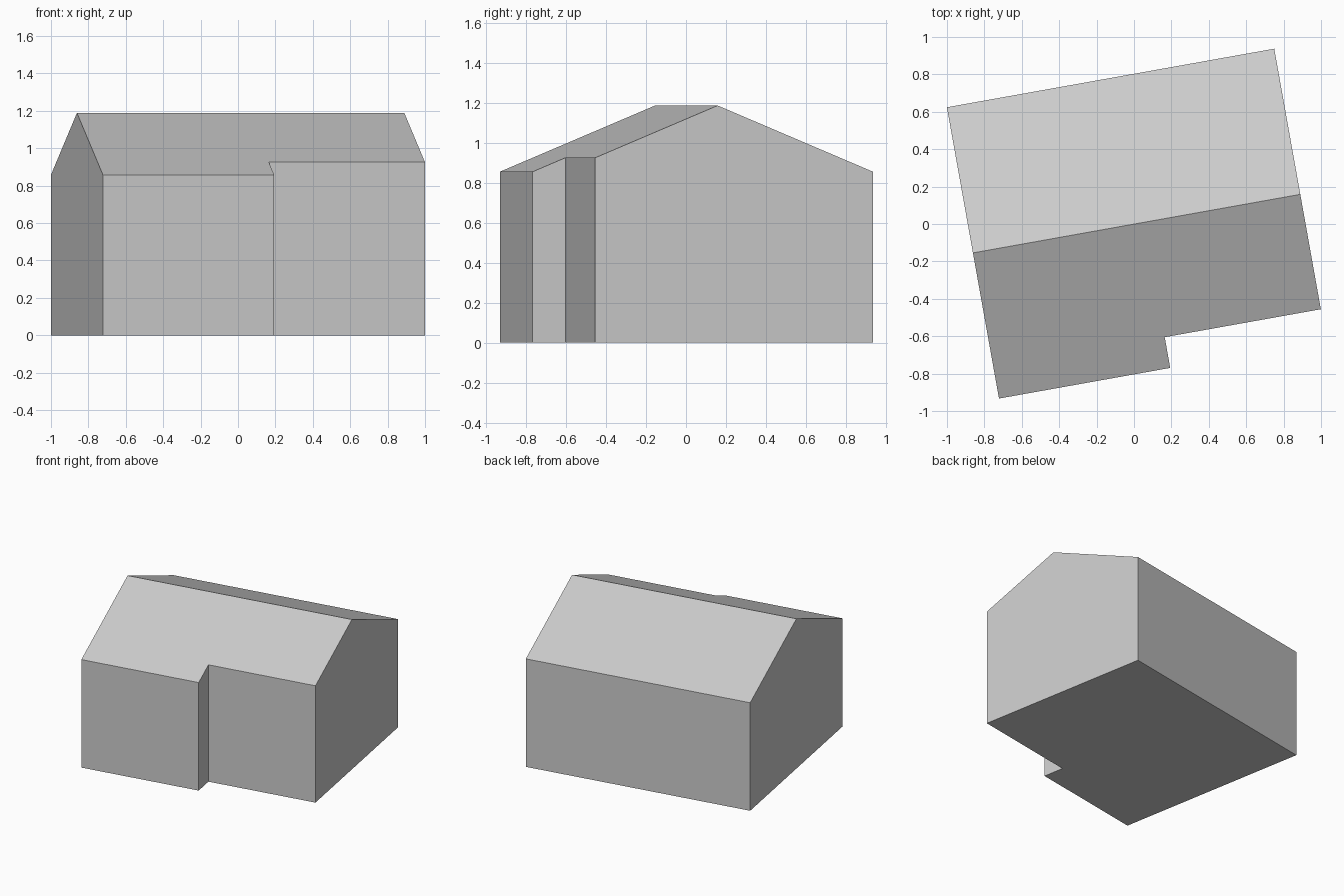
import bpy, bmesh, math
from mathutils import Matrix, Vector

cube = bpy.data.objects.get("Cube")
if cube:
    bpy.data.objects.remove(cube, do_unlink=True)

HALF_LENGTH, HALF_DEPTH = 0.889, 0.791
EAVE, RIDGE = 0.857, 1.189
NOTCH_X, NOTCH_Y = 0.041, -0.624
TURN = math.radians(10.14)

# Plain grey for the whole building
grey = bpy.data.materials.new("light_grey")
grey.use_nodes = True
colour = (0.6, 0.6, 0.6, 1)
grey.diffuse_color = colour
grey.node_tree.nodes["Principled BSDF"].inputs["Base Color"].default_value = colour

# Footprint with a recessed front right corner, extruded upward
footprint = [(-HALF_LENGTH, -HALF_DEPTH), (NOTCH_X, -HALF_DEPTH),
             (NOTCH_X, NOTCH_Y), (HALF_LENGTH, NOTCH_Y),
             (HALF_LENGTH, HALF_DEPTH), (-HALF_LENGTH, HALF_DEPTH)]
bm = bmesh.new()
base = bm.faces.new([bm.verts.new((x, y, 0)) for x, y in footprint])
walls = bmesh.ops.extrude_face_region(bm, geom=[base], use_keep_orig=True)
top = [v for v in walls["geom"] if isinstance(v, bmesh.types.BMVert)]
bmesh.ops.translate(bm, verts=top, vec=(0, 0, 2))

# Gable roof: slice along each pitch and close the cut
for side in (-1, 1):
    normal = Vector((0, side * (RIDGE - EAVE), HALF_DEPTH)).normalized()
    cut = bmesh.ops.bisect_plane(bm, geom=bm.verts[:] + bm.edges[:] + bm.faces[:],
                                 plane_co=(0, 0, RIDGE), plane_no=normal,
                                 clear_outer=True)
    rim = [e for e in cut["geom_cut"] if isinstance(e, bmesh.types.BMEdge)]
    bmesh.ops.edgeloop_fill(bm, edges=rim)

# Turn the building slightly on its plot
bmesh.ops.transform(bm, matrix=Matrix.Translation((0.014, 0.002, 0))
                    @ Matrix.Rotation(TURN, 4, "Z"), verts=bm.verts)
bmesh.ops.recalc_face_normals(bm, faces=bm.faces)

mesh = bpy.data.meshes.new("house")
bm.to_mesh(mesh)
bm.free()
mesh.materials.append(grey)
house = bpy.data.objects.new("house", mesh)
bpy.context.collection.objects.link(house)
